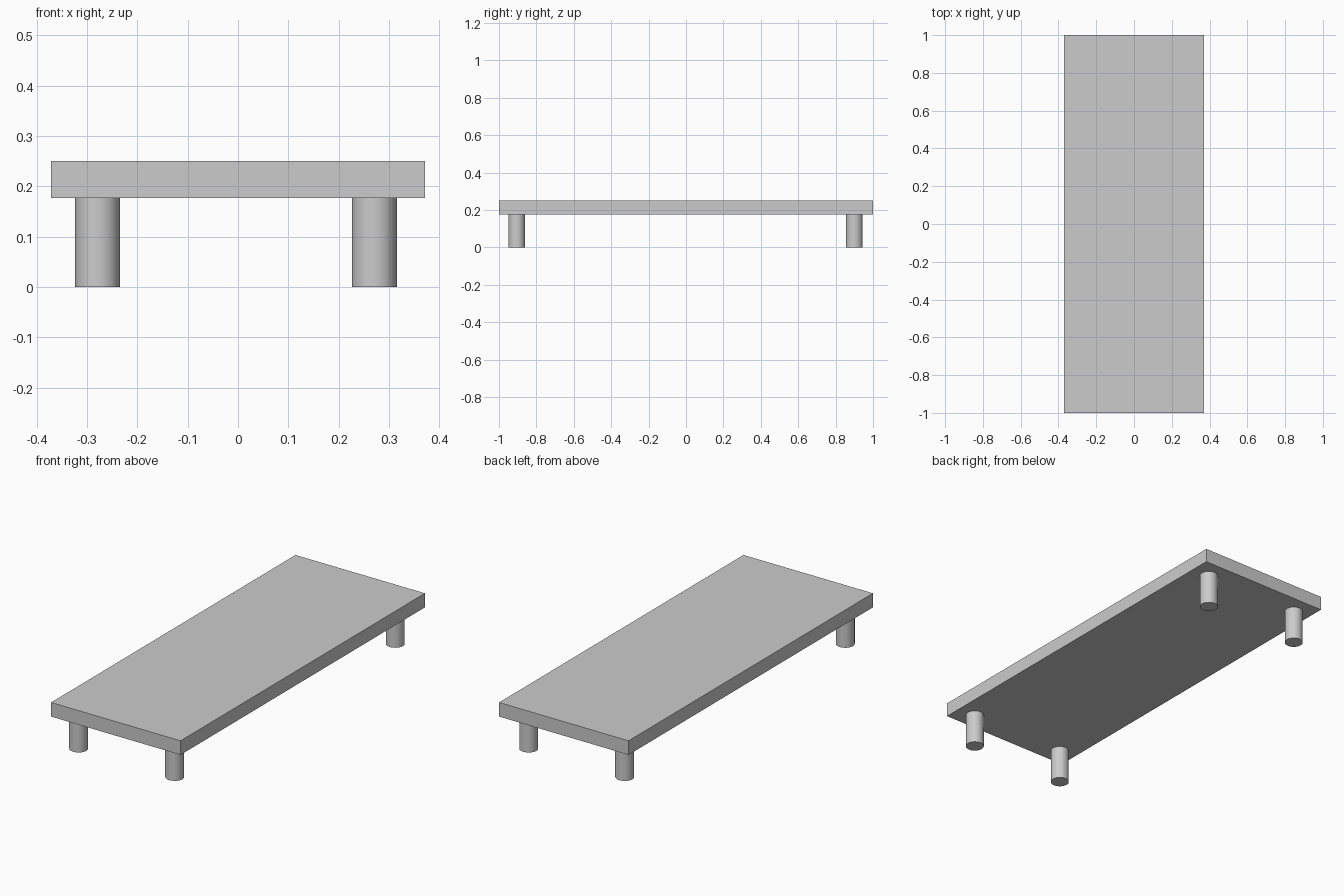
import bpy
import math

default = bpy.data.objects.get("Cube")
if default:
    bpy.data.objects.remove(default, do_unlink=True)

# One plain grey for the whole table
GREY = (0.6, 0.6, 0.6, 1.0)
grey = bpy.data.materials.new("plain grey")
grey.use_nodes = True
grey.diffuse_color = GREY
grey.node_tree.nodes["Principled BSDF"].inputs["Base Color"].default_value = GREY

TOP_Z, UNDERSIDE_Z = 0.25, 0.177
LEG_RADIUS = 0.0445


def finish(name):
    obj = bpy.context.object
    obj.name = name
    obj.data.name = name
    obj.data.materials.append(grey)
    return obj


# Flat slab top
bpy.ops.mesh.primitive_cube_add(size=1, location=(0, 0, (TOP_Z + UNDERSIDE_Z) / 2))
slab = finish("table_top")
slab.scale = (0.742, 2, TOP_Z - UNDERSIDE_Z)
bpy.ops.object.transform_apply(location=False, rotation=False, scale=True)

# Four round legs, set slightly off centre
for end, y in (("front", -0.905), ("back", 0.9)):
    for side, x in (("right", -0.279), ("left", 0.271)):
        bpy.ops.mesh.primitive_cylinder_add(
            vertices=48, radius=LEG_RADIUS, depth=UNDERSIDE_Z,
            location=(x, y, UNDERSIDE_Z / 2))
        finish(f"{end}_{side}_leg")
        bpy.ops.object.shade_smooth_by_angle(angle=math.radians(30))
